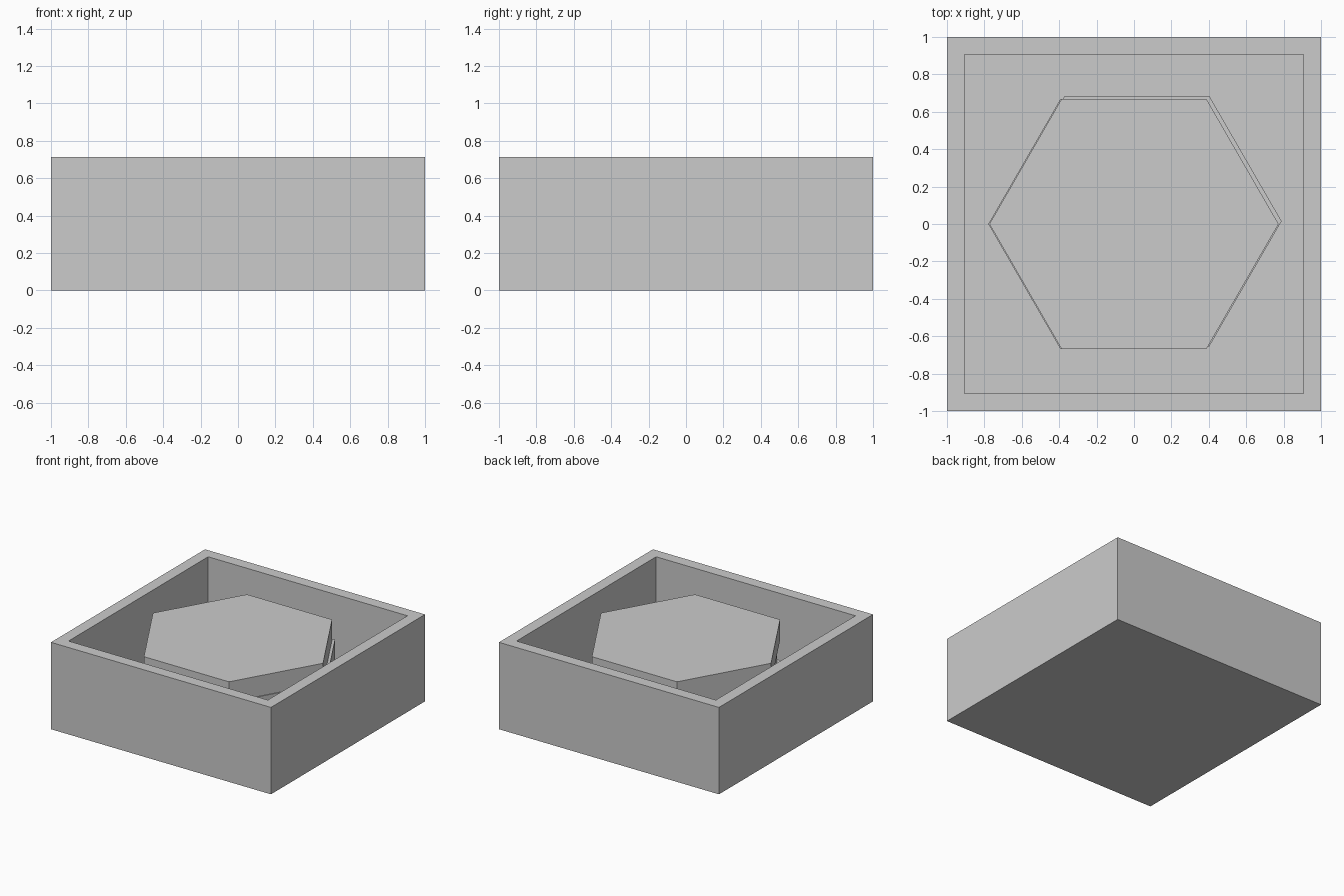
import bpy
import bmesh
import math

cube = bpy.data.objects.get("Cube")
if cube:
    bpy.data.objects.remove(cube, do_unlink=True)

HEIGHT = 0.714      # tray height
WALL = 0.133        # wall and floor thickness
TILE = 0.167        # tile thickness
RADIUS = 0.773      # tile corner radius

grey = bpy.data.materials.new("plain grey")
grey.use_nodes = True
colour = (0.6, 0.6, 0.6, 1)
grey.diffuse_color = colour
grey.node_tree.nodes["Principled BSDF"].inputs["Base Color"].default_value = colour


def add_object(name, bm):
    bmesh.ops.recalc_face_normals(bm, faces=bm.faces)
    mesh = bpy.data.meshes.new(name)
    bm.to_mesh(mesh)
    bm.free()
    mesh.materials.append(grey)
    obj = bpy.data.objects.new(name, mesh)
    bpy.context.collection.objects.link(obj)
    return obj


# Square open tray: a block whose top is inset and pushed down to the floor
bm = bmesh.new()
bmesh.ops.create_cube(bm, size=2)
for v in bm.verts:
    v.co.z = HEIGHT if v.co.z > 0 else 0
top = max(bm.faces, key=lambda f: f.calc_center_median().z)
bmesh.ops.inset_region(bm, faces=[top], thickness=WALL)
well = bmesh.ops.extrude_discrete_faces(bm, faces=[top])["faces"][0]
bmesh.ops.translate(bm, verts=well.verts, vec=(0, 0, WALL - HEIGHT))
add_object("tray", bm)

# Loosely stacked hexagonal tiles, bottom to top
tiles = {"bottom_tile": (-0.006, 0), "middle_tile": (0.016, 0.015), "top_tile": (0, 0)}
for level, (name, (x, y)) in enumerate(tiles.items()):
    bm = bmesh.new()
    ring = [bm.verts.new((RADIUS * math.cos(i * math.pi / 3),
                          RADIUS * math.sin(i * math.pi / 3), 0)) for i in range(6)]
    base = bm.faces.new(ring)
    cap = bmesh.ops.extrude_face_region(bm, geom=[base], use_keep_orig=True)["geom"]
    bmesh.ops.translate(bm, vec=(0, 0, TILE),
                        verts=[g for g in cap if isinstance(g, bmesh.types.BMVert)])
    tile = add_object(name, bm)
    tile.location = (x, y, WALL + level * TILE)
